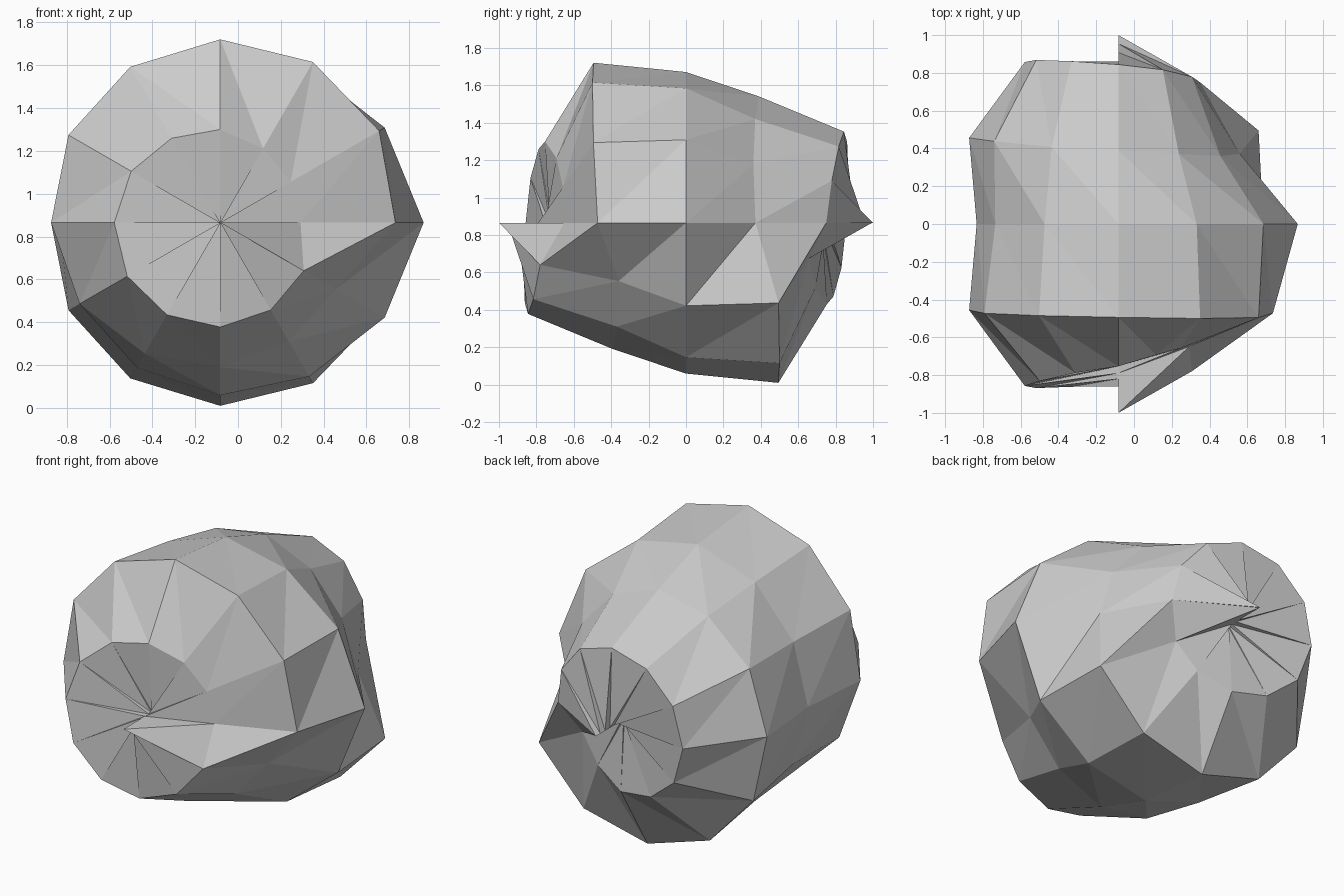
import bpy, bmesh
from math import sin, cos, radians

if "Cube" in bpy.data.objects:
    bpy.data.objects.remove(bpy.data.objects["Cube"])

# Radius of each meridian (every 30 degrees around the y axis), front pole to back pole
RADII = [
    (.79, .75, .945, .95, .743, .866, .995),
    (.753, .76, .99, .887, .72, .90, 1.0),
    (.728, .80, 1.0, .83, .74, .943, .955),
    (.72, .87, .988, .806, .78, .975, .908),
    (.728, .91, .97, .78, .815, .995, .86),
    (.753, .96, .945, .752, .876, 1.003, .82),
    (.79, .99, .912, .75, .912, .99, .79),
]
CENTRE_X, CENTRE_Z = -0.083, 0.865


def radius(i, j):
    # The second half turn repeats the first, rotated 180 degrees about x
    return RADII[i][j] if i <= 6 else RADII[12 - i][6 - j]


# Lumpy ball: a 12 x 6 sphere lattice with split poles and a folded seam
bm = bmesh.new()
grid = []
for i in range(12):
    lon = radians(30 * i)
    column = []
    for j in range(7):
        lat, r = radians(-90 + 30 * j), radius(i, j)
        column.append(bm.verts.new((CENTRE_X + r * cos(lat) * cos(lon),
                                    r * sin(lat),
                                    CENTRE_Z + r * cos(lat) * sin(lon))))
    grid.append(column)

for i in range(12):
    a, b = grid[i], grid[(i + 1) % 12]
    for j in range(6):
        bm.faces.new((a[j], b[j + 1], b[j]))
        bm.faces.new((a[j], a[j + 1], b[j + 1]))

# Outward normals
if bm.calc_volume(signed=True) < 0:
    bmesh.ops.reverse_faces(bm, faces=bm.faces[:])

mesh = bpy.data.meshes.new("lumpy_ball")
bm.to_mesh(mesh)
bm.free()
ball = bpy.data.objects.new("lumpy_ball", mesh)
bpy.context.collection.objects.link(ball)
